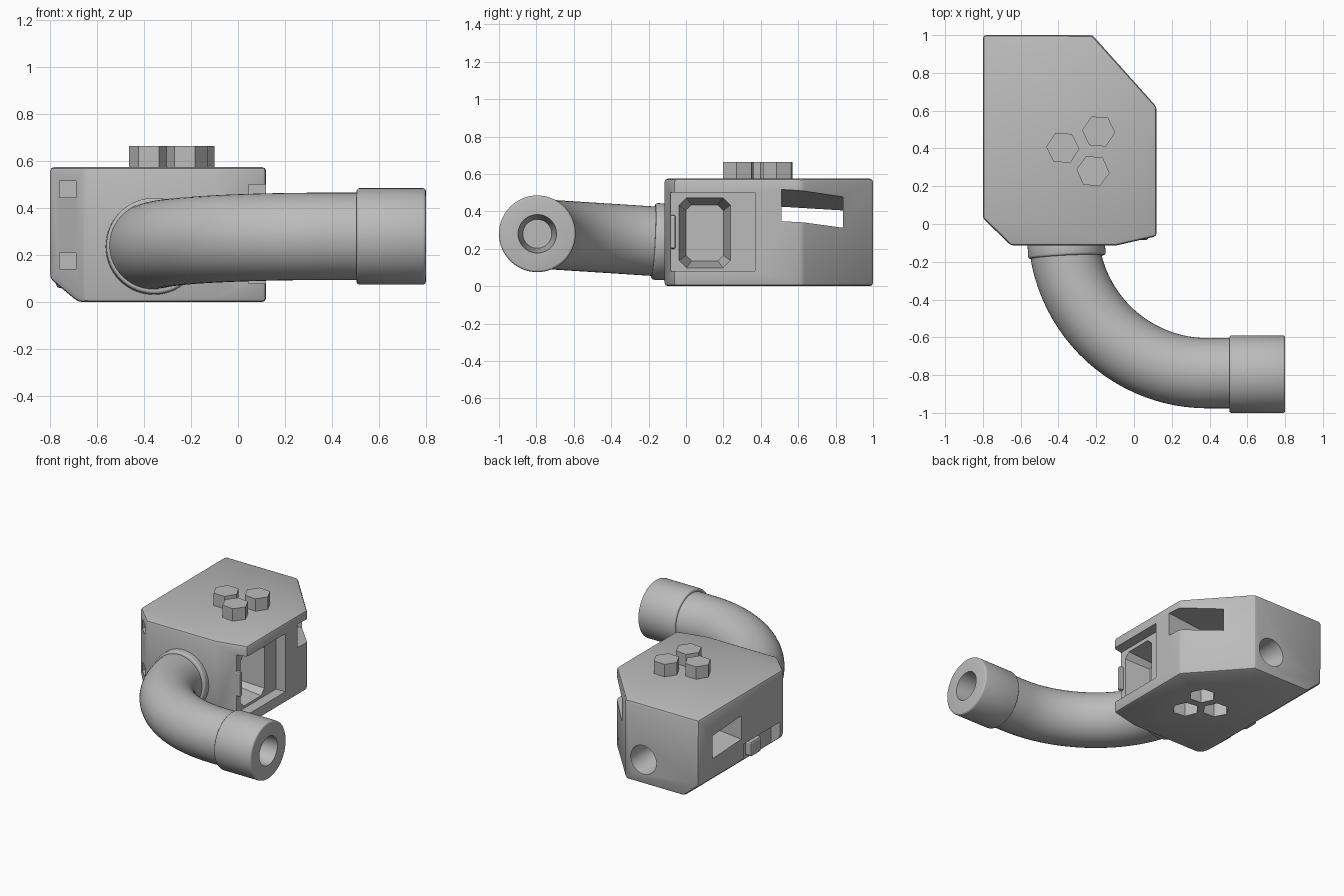
import bpy, bmesh, math
from math import sin, cos, pi
from mathutils import Vector, Matrix

cube = bpy.data.objects.get("Cube")
if cube:
    bpy.data.objects.remove(cube, do_unlink=True)

grey = bpy.data.materials.new("plain grey")
grey.use_nodes = True
grey.diffuse_color = (0.5, 0.5, 0.5, 1)
grey.node_tree.nodes["Principled BSDF"].inputs["Base Color"].default_value = (0.5, 0.5, 0.5, 1)


def finish(name, bm):
    bmesh.ops.recalc_face_normals(bm, faces=bm.faces)
    mesh = bpy.data.meshes.new(name)
    bm.to_mesh(mesh)
    bm.free()
    mesh.materials.append(grey)
    ob = bpy.data.objects.new(name, mesh)
    bpy.context.collection.objects.link(ob)
    return ob


def activate(ob):
    bpy.ops.object.select_all(action='DESELECT')
    ob.select_set(True)
    bpy.context.view_layer.objects.active = ob


def smooth(ob, angle=35):
    activate(ob)
    bpy.ops.object.shade_smooth_by_angle(angle=math.radians(angle))


def hull(name, points):
    bm = bmesh.new()
    for p in points:
        bm.verts.new(p)
    bmesh.ops.convex_hull(bm, input=bm.verts)
    bmesh.ops.dissolve_limit(bm, angle_limit=0.01, verts=bm.verts, edges=bm.edges)
    return finish(name, bm)


def box(name, x, y, z):
    return hull(name, [(a, b, c) for a in x for b in y for c in z])


def rod(name, start, end, r1, r2, sides=48, spin=0):
    start, end = Vector(start), Vector(end)
    axis = end - start
    turn = axis.to_track_quat('Z', 'Y').to_matrix().to_4x4()
    bm = bmesh.new()
    bmesh.ops.create_cone(bm, cap_ends=True, segments=sides, radius1=r1, radius2=r2, depth=axis.length,
                          matrix=Matrix.Translation((start + end) / 2) @ turn @ Matrix.Rotation(spin, 4, 'Z'))
    return finish(name, bm)


def apply(ob, kind, **settings):
    mod = ob.modifiers.new(kind.title(), kind)
    for key, value in settings.items():
        setattr(mod, key, value)
    activate(ob)
    bpy.ops.object.modifier_apply(modifier=mod.name)


def cut(ob, cutter):
    apply(ob, 'BOOLEAN', object=cutter, operation='DIFFERENCE', solver='EXACT')
    bpy.data.objects.remove(cutter, do_unlink=True)


# Housing: angular slab with a sloped lower left edge
outline = [(-.8, 1), (-.22, 1), (.12, .62), (.12, -.065), (-.1, -.115), (-.65, -.115), (-.8, .03)]
bm = bmesh.new()
base = bm.faces.new([bm.verts.new((x, y, 0)) for x, y in outline])
top = bmesh.ops.extrude_face_region(bm, geom=[base])
bmesh.ops.translate(bm, vec=(0, 0, .575), verts=[v for v in top["geom"] if isinstance(v, bmesh.types.BMVert)])
bmesh.ops.bisect_plane(bm, geom=bm.verts[:] + bm.edges[:] + bm.faces[:], plane_co=(-.68, 0, 0),
                       plane_no=(-.1, 0, -.12), clear_outer=True)
bmesh.ops.holes_fill(bm, edges=bm.edges)
bmesh.ops.remove_doubles(bm, verts=bm.verts, dist=.0001)
housing = finish("housing", bm)
apply(housing, 'BEVEL', width=.018, segments=2, limit_method='ANGLE')

# Side recess and its tapered, chamfered pocket
cut(housing, box("recess", (.045, .3), (-.3, .37), (.08, .5)))


def chamfered(x, y, z, hy, hz, c):
    return [(x, y + sy * a, z + sz * b) for sy in (-1, 1) for sz in (-1, 1)
            for a, b in ((hy, hz - c), (hy - c, hz))]


cut(housing, hull("pocket", chamfered(.06, .1, .285, .14, .19, .04)
                  + chamfered(-.14, .1, .285, .1, .15, .03)))

# Slanted slot passing through the housing
cut(housing, hull("slot", [(x, y, z + (x - .1) * .1) for x in (-.95, .25)
                           for y, z in ((.51, .345), (.51, .515), (.84, .33), (.84, .495))]))

# Square pockets on the chamfered front corner
for z in (.175, .48):
    cut(housing, box("corner_pocket", (-.76, -.69), (-.3, .06), (z - .035, z + .035)))

# Notch with a tooth in the lower left edge
cut(housing, box("edge_notch", (-1, -.73), (.07, .48), (-.1, .21)))
tooth = box("notch_tooth", (-.775, -.71), (.24, .36), (.06, .17))
apply(tooth, 'BEVEL', width=.015, segments=2)

# Tapered hole in the back
cut(housing, rod("back_bore", (-.36, 1.02, .175), (-.36, .7, .195), .105, .07))

# Hexagonal studs above, matching sockets below
for i, (x, y, spin) in enumerate([(-.377, .403, -.05), (-.187, .49, -.08), (-.217, .28, -.12)]):
    rod("hex_stud_%d" % (i + 1), (x, y, .56), (x, y, .665), .088, .088, 6, spin + pi / 2)
    cut(housing, rod("hex_socket", (x, y, -.05), (x, y, .1), .09, .09, 6, spin + pi / 2))
smooth(housing, 25)

# Small clip at the front of the recess
clip = box("recess_clip", (.03, .075), (-.085, -.055), (.2, .38))
apply(clip, 'BEVEL', width=.01, segments=2)

# Flange where the pipe meets the housing
flange = rod("flange", (-.36, -.08, .235), (-.355, -.175, .24), .205, .205, 64)
apply(flange, 'BEVEL', width=.012, segments=3, limit_method='ANGLE')
smooth(flange)

# Bent pipe swept along a tilted arc
path = []
for i in range(25):
    a = pi * (1.03 + .47 * i / 24)
    path.append((.39 + .765 * cos(a), -.025 + .765 * sin(a)))
path.append((.53, -.79))
rings, sides = [], 48
bm = bmesh.new()
for i, (x, y) in enumerate(path):
    before, after = path[max(i - 1, 0)], path[min(i + 1, len(path) - 1)]
    along = Vector((after[0] - before[0], after[1] - before[1], 0)).normalized()
    side = Vector((-along.y, along.x, 0))
    centre = Vector((x, y, .28 - .064 * (y + .79)))
    rings.append([bm.verts.new(centre + .186 * (side * cos(t) + Vector((0, 0, sin(t)))))
                  for t in (2 * pi * k / sides for k in range(sides))])
for a, b in zip(rings, rings[1:]):
    for k in range(sides):
        j = (k + 1) % sides
        bm.faces.new((a[k], a[j], b[j], b[k]))
bm.faces.new(rings[0])
bm.faces.new(rings[-1])
smooth(finish("bent_pipe", bm))

# End collar with a tapered bore
collar = rod("end_collar", (.505, -.795, .28), (.8, -.795, .28), .205, .205, 64)
apply(collar, 'BEVEL', width=.012, segments=3, limit_method='ANGLE')
cut(collar, rod("collar_bore", (.82, -.795, .28), (.56, -.795, .28), .105, .077))
smooth(collar)
